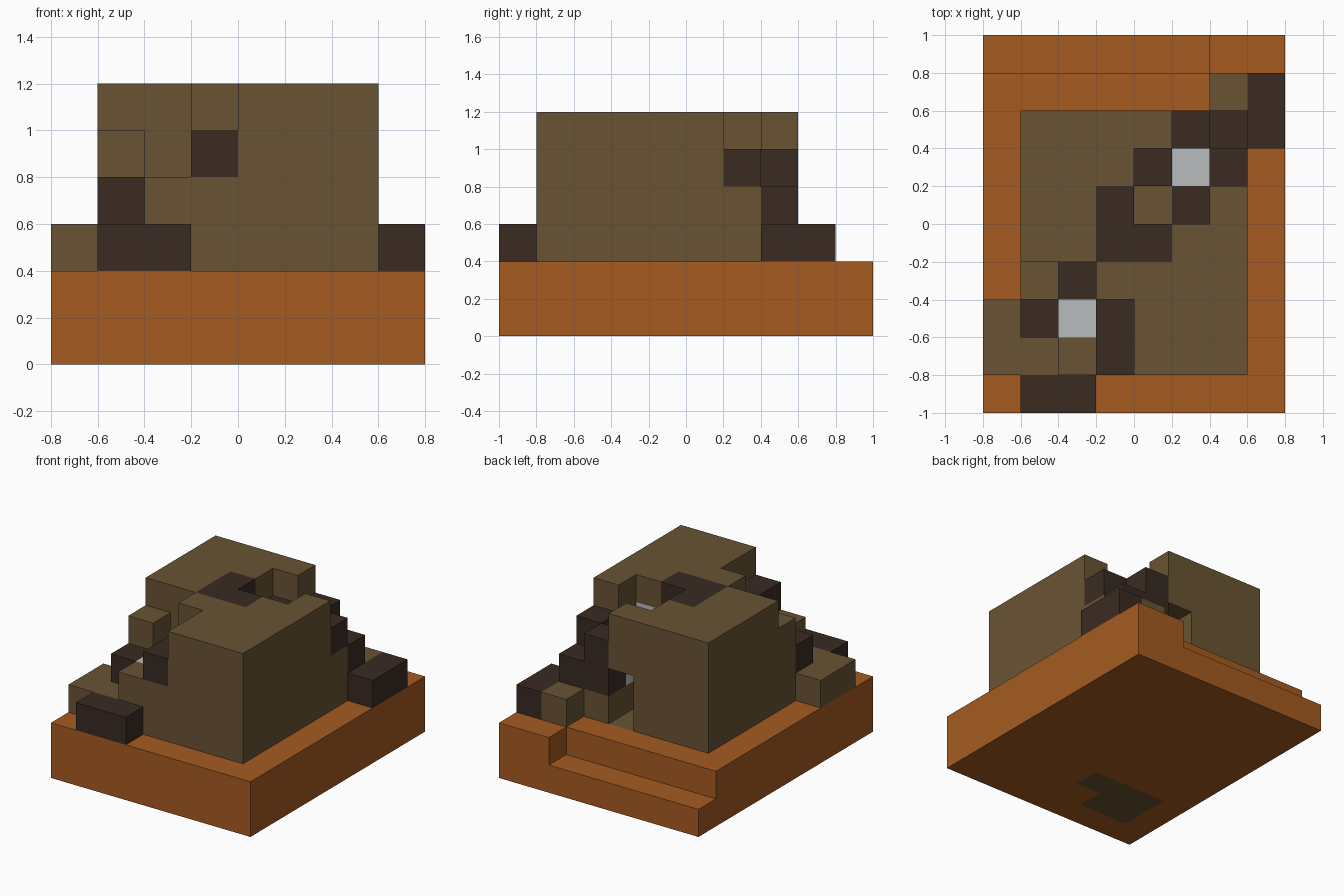
import bpy, bmesh, math
from mathutils import Vector

cube = bpy.data.objects.get("Cube")
if cube:
    bpy.data.objects.remove(cube, do_unlink=True)

CELL = 0.2
OFFSET = Vector((-0.8, -1.0, 0.0))
cells = {}  # (column, row, layer) -> part name


def fill(part, x, y, z):
    """Fill a block of cells; each argument is a (start, stop) pair. None carves."""
    for i in range(*x):
        for j in range(*y):
            for k in range(*z):
                if part:
                    cells[i, j, k] = part
                else:
                    cells.pop((i, j, k), None)


def carve(x, y, z):
    fill(None, x, y, z)


def material(name, colour):
    m = bpy.data.materials.new(name)
    m.use_nodes = True
    m.diffuse_color = (*colour, 1)
    m.node_tree.nodes["Principled BSDF"].inputs["Base Color"].default_value = (*colour, 1)
    return m


# Base slab with a low step along the back
fill("base", (0, 8), (0, 10), (0, 2))
carve((0, 6), (9, 10), (1, 2))

# Rock plug showing underneath, and the tunnel floor
fill("rock", (1, 3), (1, 3), (0, 2))
fill("rock", (3, 4), (2, 3), (0, 2))
fill("rock", (4, 5), (6, 8), (1, 2))

# Main rock mass and its low ledges
fill("rock", (1, 7), (1, 8), (2, 6))
fill("rock", (0, 1), (1, 3), (2, 3))
fill("rock", (6, 7), (8, 9), (2, 3))

# Stepped front corner
carve((1, 2), (1, 2), (3, 6))
carve((1, 3), (1, 4), (4, 6))
carve((3, 4), (1, 3), (5, 6))
fill("rock", (1, 2), (3, 4), (4, 5))

# Stepped back corner and shaft
carve((4, 7), (6, 8), (5, 6))
fill("rock", (4, 5), (7, 8), (5, 6))
carve((6, 7), (7, 8), (4, 5))
carve((4, 6), (5, 6), (4, 6))
carve((5, 6), (6, 7), (4, 5))

# Tunnel mouth at the back
carve((4, 5), (6, 8), (2, 4))

# Dark band climbing over the rock
fill("dark_band", (1, 3), (0, 1), (2, 3))
fill("dark_band", (1, 2), (2, 3), (3, 4))
fill("dark_band", (2, 3), (3, 4), (3, 4))
fill("dark_band", (3, 4), (1, 3), (4, 5))
fill("dark_band", (3, 5), (4, 5), (5, 6))
fill("dark_band", (3, 4), (5, 6), (5, 6))
fill("dark_band", (5, 6), (5, 6), (3, 4))
fill("dark_band", (4, 5), (6, 7), (4, 5))
fill("dark_band", (6, 7), (6, 7), (4, 5))
fill("dark_band", (5, 6), (7, 8), (3, 5))
fill("dark_band", (6, 7), (7, 8), (2, 4))
fill("dark_band", (7, 8), (7, 9), (2, 3))

# Pale stones set in the band
fill("pale_stone", (2, 3), (2, 3), (3, 4))
fill("pale_stone", (5, 6), (6, 7), (3, 4))
fill("pale_stone", (5, 6), (4, 5), (4, 5))

COLOURS = {
    "base": ("orange clay", (0.376, 0.105, 0.015)),
    "rock": ("brown rock", (0.144, 0.087, 0.034)),
    "dark_band": ("dark brown", (0.042, 0.024, 0.016)),
    "pale_stone": ("pale grey", (0.479, 0.503, 0.503)),
}


def build(part):
    """Mesh only the open faces of a part, merging flat areas."""
    bm = bmesh.new()
    for cell, owner in cells.items():
        if owner != part:
            continue
        for axis in range(3):
            for sign in (-1, 1):
                step = Vector((0, 0, 0))
                step[axis] = sign
                if tuple(int(c + s) for c, s in zip(cell, step)) in cells:
                    continue
                u, v = Vector((0, 0, 0)), Vector((0, 0, 0))
                u[(axis + 1) % 3] = 0.5
                v[(axis + 2) % 3] = 0.5 * sign
                mid = Vector(cell) + Vector((0.5, 0.5, 0.5)) + step * 0.5
                ring = (mid - u - v, mid + u - v, mid + u + v, mid - u + v)
                bm.faces.new([bm.verts.new(OFFSET + p * CELL) for p in ring])
    bmesh.ops.remove_doubles(bm, verts=bm.verts, dist=0.001)
    bmesh.ops.dissolve_limit(bm, angle_limit=math.radians(1), verts=bm.verts, edges=bm.edges)
    bmesh.ops.triangulate(bm, faces=[f for f in bm.faces if len(f.verts) > 4])
    mesh = bpy.data.meshes.new(part)
    bm.to_mesh(mesh)
    bm.free()
    mesh.materials.append(material(*COLOURS[part]))
    bpy.context.collection.objects.link(bpy.data.objects.new(part, mesh))


for part in COLOURS:
    build(part)
